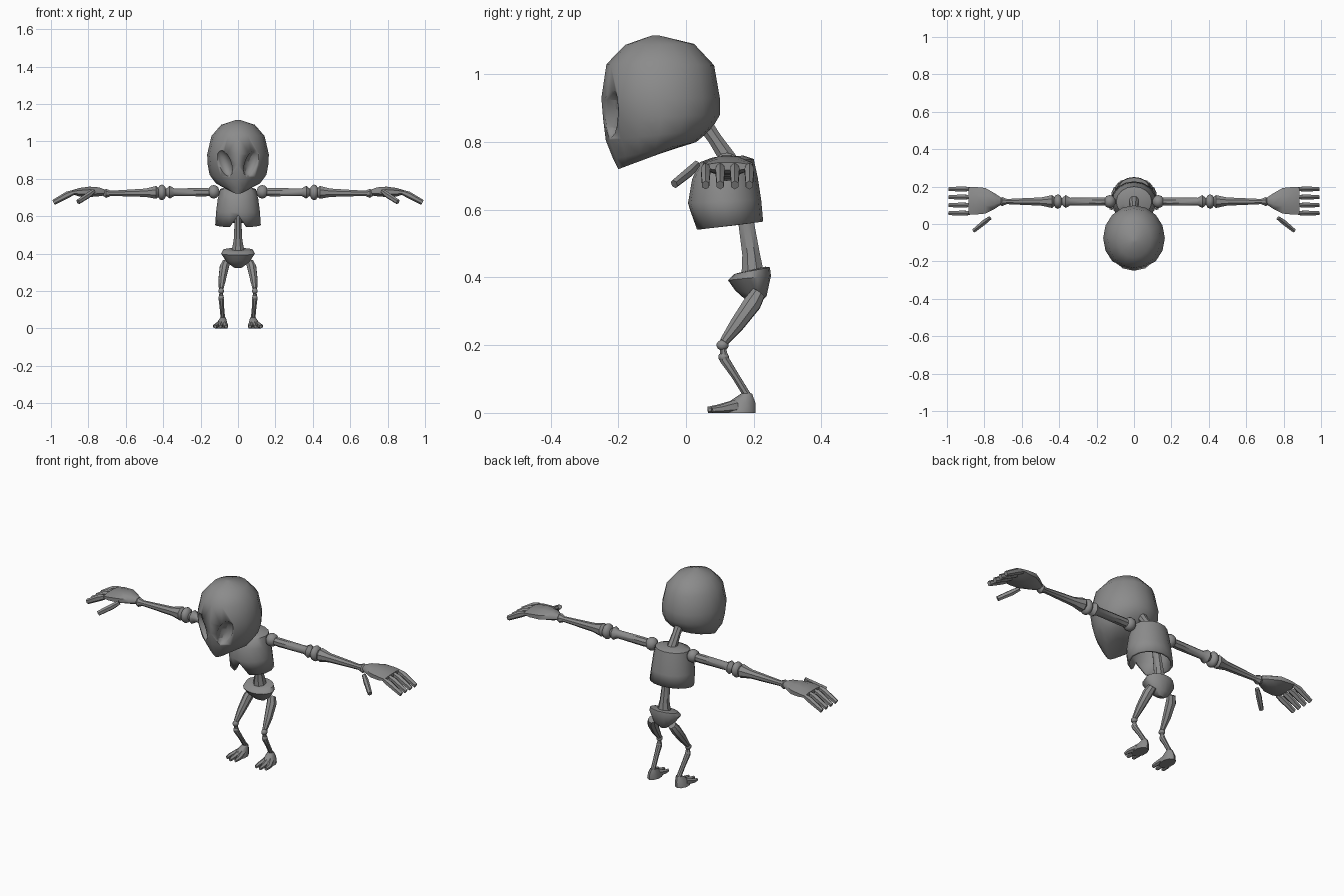
import bpy, bmesh, math
from mathutils import Vector, Matrix

if "Cube" in bpy.data.objects:
    bpy.data.objects.remove(bpy.data.objects["Cube"])

bone = bpy.data.materials.new("grey_bone")
bone.use_nodes = True
GREY = (0.26, 0.26, 0.26, 1)
bone.diffuse_color = GREY
bone.node_tree.nodes["Principled BSDF"].inputs["Base Color"].default_value = GREY


def loft(name, rings, mirror=False, caps=(True, True), angle=40):
    """Skin a list of equal-length vertex rings."""
    bm = bmesh.new()
    loops = [[bm.verts.new(p) for p in ring] for ring in rings]
    n = len(loops[0])
    for a, b in zip(loops, loops[1:]):
        for i in range(n):
            j = (i + 1) % n
            bm.faces.new((a[i], a[j], b[j], b[i]))
    for cap, loop in zip(caps, (loops[0], loops[-1])):
        if cap:
            bm.faces.new(loop)
    bmesh.ops.recalc_face_normals(bm, faces=bm.faces)
    mesh = bpy.data.meshes.new(name)
    bm.to_mesh(mesh)
    bm.free()
    mesh.materials.append(bone)
    ob = bpy.data.objects.new(name, mesh)
    bpy.context.collection.objects.link(ob)
    bpy.ops.object.select_all(action='DESELECT')
    ob.select_set(True)
    bpy.context.view_layer.objects.active = ob
    bpy.ops.object.shade_smooth_by_angle(angle=math.radians(angle))
    if mirror:
        ob.modifiers.new("Mirror", 'MIRROR')
    return ob


def tube(name, stations, sides=8, mirror=True, angle=40):
    """Bone along a path; each station is (centre, side radius, vertical radius)."""
    pts = [Vector(s[0]) for s in stations]
    axis = (pts[-1] - pts[0]).normalized()
    side = axis.cross(Vector((0, 0, 1)) if abs(axis.z) < 0.8 else Vector((0, 1, 0))).normalized()
    up = side.cross(axis)
    rings = []
    for p, s in zip(pts, stations):
        ring = []
        for i in range(sides):
            a = math.tau * (i + 0.5) / sides
            ring.append(p + side * s[1] * math.cos(a) + up * s[2] * math.sin(a))
        rings.append(ring)
    return loft(name, rings, mirror, angle=angle)


def slab(front, back, half, x=0, sides=16, taper=0.0):
    """Oval ring between a front and a back (y, z) point."""
    ring = []
    for i in range(sides):
        a = math.tau * i / sides
        t = (1 - math.cos(a)) / 2
        width = half * (1 - taper * max(0, 1 - 2 * t))
        ring.append((x + width * math.sin(a),
                     front[0] + (back[0] - front[0]) * t,
                     front[1] + (back[1] - front[1]) * t))
    return ring


def ball(name, centre, radii):
    bpy.ops.mesh.primitive_uv_sphere_add(segments=10, ring_count=7, radius=1)
    ob = bpy.context.object
    ob.name = name
    ob.data.transform(Matrix.Translation(centre) @ Matrix.Diagonal((*radii, 1)))
    ob.data.materials.append(bone)
    bpy.ops.object.shade_smooth_by_angle(angle=math.radians(60))
    ob.modifiers.new("Mirror", 'MIRROR')
    return ob


# Skull
skull = loft("skull", [
    slab((-0.10, 1.115), (-0.08, 1.115), 0.01),
    slab((-0.18, 1.087), (0.024, 1.09), 0.09),
    slab((-0.235, 1.03), (0.083, 1.027), 0.142),
    slab((-0.25, 0.93), (0.10, 0.93), 0.165),
    slab((-0.245, 0.87), (0.10, 0.88), 0.162, taper=0.05),
    slab((-0.237, 0.805), (0.075, 0.837), 0.152, taper=0.2),
    slab((-0.215, 0.75), (0.03, 0.80), 0.118, taper=0.35),
    slab((-0.20, 0.72), (-0.06, 0.772), 0.06, taper=0.4),
], angle=60)

# Eye sockets, leaning outward at the top
for s in (-1, 1):
    bpy.ops.mesh.primitive_uv_sphere_add(segments=12, ring_count=8, radius=1)
    cutter = bpy.context.object
    cutter.name = "eye_socket_cutter"
    cutter.data.materials.append(bone)
    cutter.data.transform(Matrix.Translation((s * 0.075, -0.232, 0.885))
                          @ Matrix.Rotation(s * math.radians(22), 4, 'Y')
                          @ Matrix.Diagonal((0.038, 0.05, 0.078, 1)))
    bpy.ops.object.shade_smooth()
    cutter.hide_render = True
    cutter.hide_set(True)
    cut = skull.modifiers.new("Eye socket", 'BOOLEAN')
    cut.object = cutter
    cut.operation = 'DIFFERENCE'

# Neck and spine
tube("neck", [((0, 0.05, 0.86), 0.025, 0.025), ((0, 0.085, 0.81), 0.022, 0.022),
              ((0, 0.125, 0.75), 0.027, 0.027), ((0, 0.135, 0.72), 0.03, 0.03)], mirror=False)
tube("spine", [((0, 0.165, 0.66), 0.02, 0.024), ((0, 0.178, 0.56), 0.02, 0.025),
               ((0, 0.192, 0.47), 0.025, 0.028), ((0, 0.197, 0.41), 0.038, 0.036)], mirror=False)

# Rib cage: open below, with a notch at the breastbone
chest_rings = [
    slab((0.08, 0.755), (0.17, 0.76), 0.06),
    slab((0.04, 0.74), (0.20, 0.75), 0.095),
    slab((0.018, 0.69), (0.212, 0.695), 0.108),
    slab((0.006, 0.62), (0.222, 0.63), 0.117),
    slab((0.025, 0.54), (0.228, 0.565), 0.122),
]
x, y, z = chest_rings[-1][0]
chest_rings[-1][0] = (x, y - 0.015, 0.605)
chest = loft("rib_cage", chest_rings, caps=(True, False), angle=50)
shell = chest.modifiers.new("Thickness", 'SOLIDIFY')
shell.thickness = 0.012

# Pelvis: a tilted bowl
loft("pelvis", [
    slab((0.16, 0.415), (0.235, 0.432), 0.045),
    slab((0.142, 0.41), (0.248, 0.43), 0.08),
    slab((0.124, 0.392), (0.251, 0.405), 0.09),
    slab((0.145, 0.362), (0.238, 0.345), 0.06),
    slab((0.175, 0.335), (0.215, 0.322), 0.025),
], angle=50)

# Arms
ball("shoulder_joint", (0.13, 0.12, 0.73), (0.033, 0.036, 0.036))
tube("upper_arm", [((px, 0.12, 0.728), r, r) for px, r in
                   ((0.14, 0.022), (0.18, 0.024), (0.34, 0.022), (0.365, 0.037), (0.385, 0.02))])
ball("elbow_joint", (0.407, 0.12, 0.727), (0.026, 0.04, 0.042))
tube("forearm", [((px, 0.12, pz), r, r) for px, pz, r in
                 ((0.42, 0.727, 0.02), (0.438, 0.727, 0.037), (0.495, 0.725, 0.024),
                  (0.68, 0.722, 0.015), (0.705, 0.722, 0.026), (0.725, 0.722, 0.014))])

# Hands
tube("palm", [((0.71, 0.122, 0.727), 0.02, 0.016), ((0.745, 0.122, 0.73), 0.045, 0.026),
              ((0.795, 0.124, 0.73), 0.074, 0.03), ((0.85, 0.124, 0.728), 0.08, 0.024),
              ((0.885, 0.124, 0.728), 0.078, 0.012)], angle=50)
for i in range(4):
    fy = 0.058 + i * 0.043
    tube("finger_%d" % (i + 1), [((0.88, fy, 0.727), 0.011, 0.013), ((0.91, fy, 0.715), 0.016, 0.018),
                                 ((0.987, fy, 0.673), 0.012, 0.014)], sides=6, angle=30)
tube("thumb", [((0.77, 0.032, 0.735), 0.011, 0.012), ((0.80, 0.01, 0.712), 0.015, 0.016),
               ((0.855, -0.035, 0.676), 0.012, 0.014)], sides=6, angle=30)

# Legs
tube("thigh", [((0.062, 0.215, 0.355), 0.022, 0.022), ((0.074, 0.197, 0.325), 0.026, 0.028),
               ((0.085, 0.15, 0.26), 0.021, 0.023), ((0.09, 0.112, 0.21), 0.013, 0.014)])
ball("knee_joint", (0.09, 0.108, 0.2), (0.016, 0.018, 0.016))
ball("shin_joint", (0.09, 0.111, 0.165), (0.015, 0.016, 0.014))
tube("shin", [((0.09, 0.109, 0.19), 0.01, 0.01), ((0.09, 0.113, 0.158), 0.015, 0.015),
              ((0.086, 0.145, 0.11), 0.013, 0.012), ((0.08, 0.185, 0.045), 0.013, 0.012)])

# Feet with three splayed toes
loft("foot", [
    slab((0.163, 0.057), (0.195, 0.057), 0.016, x=0.08, sides=10),
    slab((0.125, 0.032), (0.205, 0.03), 0.028, x=0.085, sides=10),
    slab((0.10, 0), (0.205, 0), 0.034, x=0.088, sides=10),
], mirror=True)
for i, (tip_x, tip_y) in enumerate(((0.064, 0.078), (0.094, 0.072), (0.122, 0.085))):
    base_x = 0.074 + 0.014 * i
    tube("toe_%d" % (i + 1), [((base_x, 0.15, 0.02), 0.018, 0.02), ((tip_x, tip_y + 0.02, 0.012), 0.013, 0.012),
                              ((tip_x, tip_y - 0.008, 0.009), 0.009, 0.009)], sides=6)
